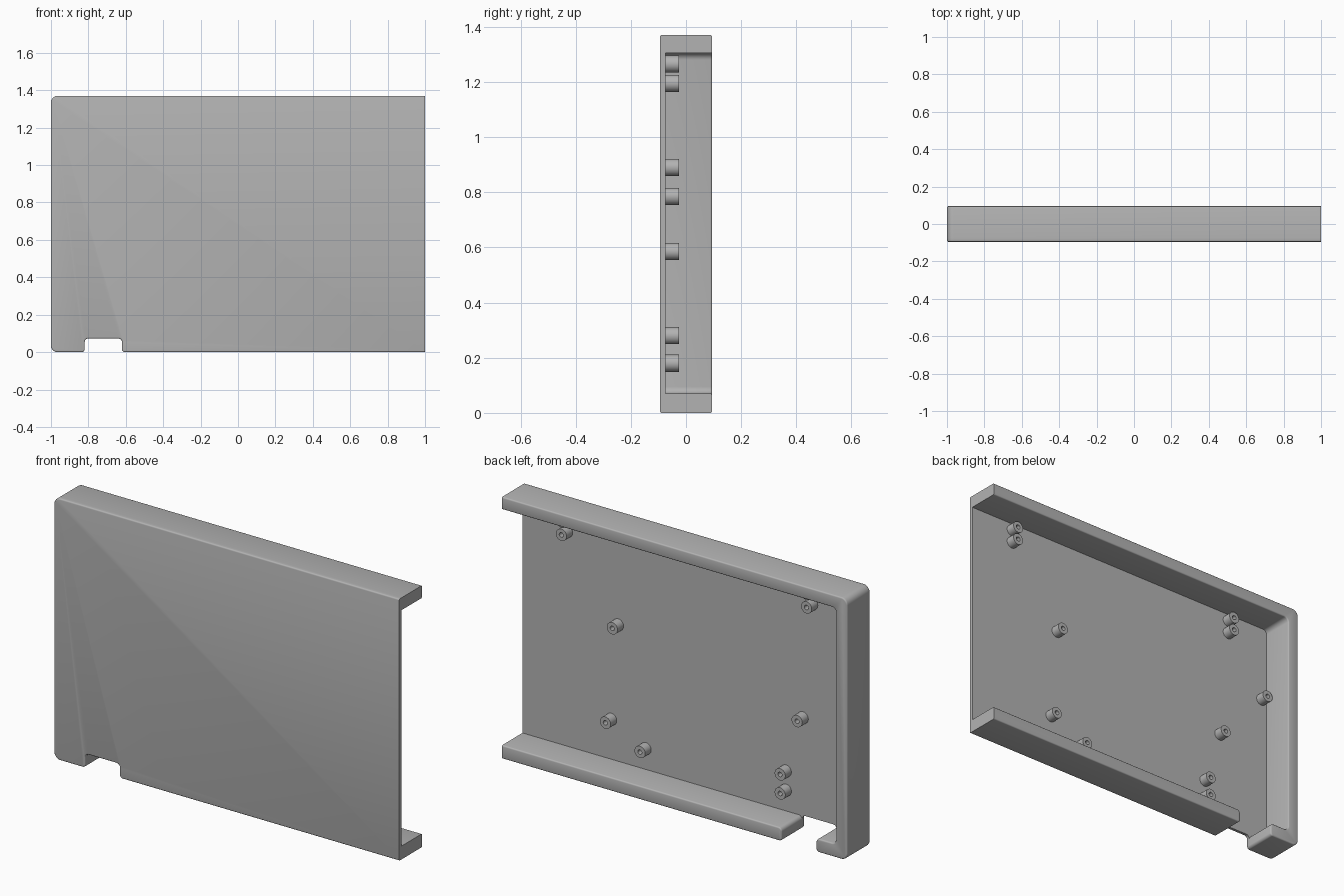
import bpy, bmesh, math
from mathutils import Vector

if "Cube" in bpy.data.objects:
    bpy.data.objects.remove(bpy.data.objects["Cube"])

grey = bpy.data.materials.new("plain grey")
grey.diffuse_color = (0.45, 0.45, 0.45, 1)
grey.use_nodes = True
grey.node_tree.nodes["Principled BSDF"].inputs["Base Color"].default_value = grey.diffuse_color

BACK, FRONT, FLOOR = 0.095, -0.095, -0.075   # y of rim, outer face, inner face
TOP, INNER_TOP, INNER_BOTTOM = 1.37, 1.305, 0.07
NOTCH_L, NOTCH_R = -0.82, -0.62


def rounded(points, steps=8):
    """Fillet each (x, z, radius) corner of a right-angled outline."""
    out = []
    n = len(points)
    for i, (x, z, r) in enumerate(points):
        p = Vector((x, z))
        if r == 0:
            out.append(p)
            continue
        a = (Vector(points[i - 1][:2]) - p).normalized()
        b = (Vector(points[(i + 1) % n][:2]) - p).normalized()
        for k in range(steps + 1):
            t = k / steps * math.pi / 2
            out.append(p + a * r * (1 - math.sin(t)) + b * r * (1 - math.cos(t)))
    return out


def finish(name, bm):
    me = bpy.data.meshes.new(name)
    bm.to_mesh(me)
    bm.free()
    me.materials.append(grey)
    ob = bpy.data.objects.new(name, me)
    bpy.context.collection.objects.link(ob)
    bpy.ops.object.select_all(action='DESELECT')
    ob.select_set(True)
    bpy.context.view_layer.objects.active = ob
    bpy.ops.object.shade_smooth_by_angle(angle=math.radians(35))
    return ob


def slab(name, points, y0, y1, soft_y, open_front=False):
    """Extrude an outline along y and soften its rim at soft_y, except at the cut end."""
    bm = bmesh.new()
    outline = rounded(points)
    lo = [bm.verts.new((p.x, y0, p.y)) for p in outline]
    hi = [bm.verts.new((p.x, y1, p.y)) for p in outline]
    front = bm.faces.new(lo)
    bm.faces.new(hi[::-1])
    n = len(lo)
    for i in range(n):
        j = (i + 1) % n
        bm.faces.new((lo[i], hi[i], hi[j], lo[j]))
    bmesh.ops.recalc_face_normals(bm, faces=bm.faces)
    if open_front:
        bmesh.ops.delete(bm, geom=[front], context='FACES_ONLY')
    edges = [e for e in bm.edges
             if all(abs(v.co.y - soft_y) < 1e-5 for v in e.verts)
             and not all(v.co.x > 0.999 for v in e.verts)]
    bmesh.ops.bevel(bm, geom=edges, offset=0.007, segments=3, profile=0.5,
                    affect='EDGES')
    return finish(name, bm)


# Front panel with the notch in its lower edge
slab("front_panel", [
    (-1, 0, 0.035), (NOTCH_L, 0, 0.015), (NOTCH_L, 0.073, 0.02),
    (NOTCH_R, 0.073, 0.02), (NOTCH_R, 0, 0.015), (1, 0, 0),
    (1, TOP, 0), (-1, TOP, 0.035)], FRONT, FLOOR, FRONT)

# Surrounding wall: lower rail, then the hook-shaped side and top
slab("lower_wall", [
    (NOTCH_R, 0, 0.015), (1, 0, 0), (1, INNER_BOTTOM, 0),
    (NOTCH_R, INNER_BOTTOM, 0.02)], FLOOR, BACK, BACK, True)
slab("side_and_top_wall", [
    (-1, 0, 0.035), (NOTCH_L, 0, 0.015), (NOTCH_L, INNER_BOTTOM, 0.02),
    (-0.935, INNER_BOTTOM, 0.025), (-0.935, INNER_TOP, 0.025),
    (1, INNER_TOP, 0), (1, TOP, 0), (-1, TOP, 0.035)], FLOOR, BACK, BACK, True)


# Hollow mounting posts on the inner face
def post(name, x, z, outer=0.031, hole=0.012, sides=32):
    bm = bmesh.new()
    profile = [(outer, FLOOR), (outer, -0.025), (hole, -0.025),
               (hole, FLOOR + 0.001), (0, FLOOR + 0.001)]
    verts = [bm.verts.new((x + r, y, z)) for r, y in profile]
    edges = [bm.edges.new(pair) for pair in zip(verts, verts[1:])]
    bmesh.ops.spin(bm, geom=verts + edges, cent=(x, 0, z), axis=(0, 1, 0),
                   angle=math.tau, steps=sides)
    bmesh.ops.remove_doubles(bm, verts=bm.verts, dist=1e-5)
    bmesh.ops.recalc_face_normals(bm, faces=bm.faces)
    # the outer side must face away from the post's axis
    side = max(bm.faces, key=lambda f: (f.calc_center_median() - Vector((x, -0.05, z))).xz.length
               if abs(f.normal.y) < 0.1 else 0)
    if side.normal.dot(side.calc_center_median() - Vector((x, -0.05, z))) < 0:
        bmesh.ops.reverse_faces(bm, faces=bm.faces)
    finish(name, bm)


posts = [(0.74, 1.265), (0.74, 1.195), (-0.68, 1.265), (-0.68, 1.195),
         (-0.90, 0.89), (0.445, 0.785), (-0.625, 0.585), (0.485, 0.28),
         (0.285, 0.18), (-0.527, 0.28), (-0.527, 0.18)]
for i, (x, z) in enumerate(posts):
    post(f"mounting_post_{i + 1}", x, z)
